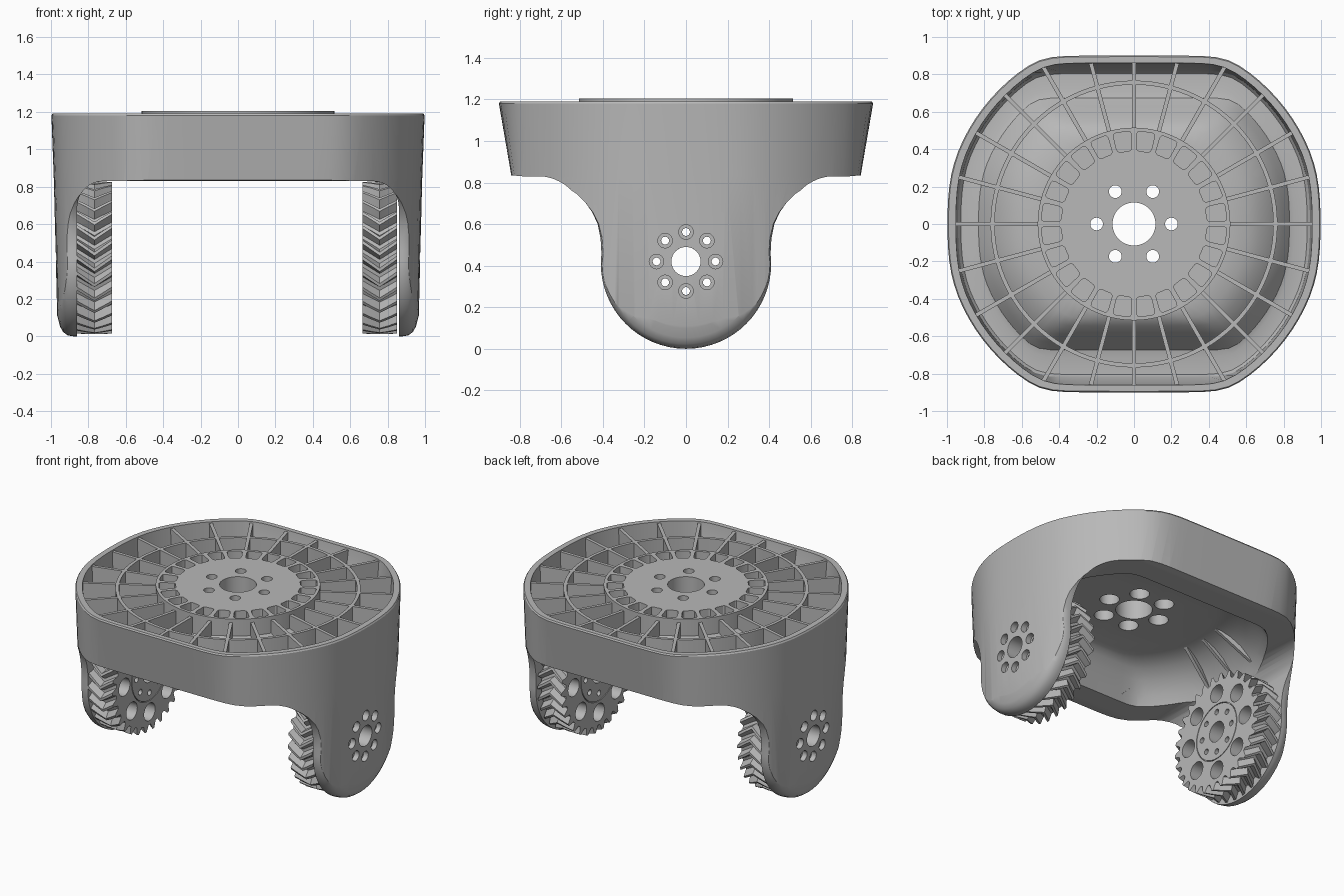
import bpy, bmesh, math
from math import sin, cos, pi, radians
from mathutils import Matrix, Vector

if "Cube" in bpy.data.objects:
    bpy.data.objects.remove(bpy.data.objects["Cube"], do_unlink=True)

grey = bpy.data.materials.new("plain grey")
grey.use_nodes = True
grey.diffuse_color = (0.48, 0.48, 0.48, 1)
grey.node_tree.nodes["Principled BSDF"].inputs["Base Color"].default_value = (0.48, 0.48, 0.48, 1)


def make(name, bm):
    bmesh.ops.recalc_face_normals(bm, faces=bm.faces)
    mesh = bpy.data.meshes.new(name)
    bm.to_mesh(mesh)
    bm.free()
    mesh.materials.append(grey)
    ob = bpy.data.objects.new(name, mesh)
    bpy.context.collection.objects.link(ob)
    return ob


def add_loft(bm, rings, closed=False):
    """Skin a list of equal point rings; cap the ends or close into a loop."""
    vs = [[bm.verts.new(p) for p in ring] for ring in rings]
    n = len(vs[0])
    for a, b in zip(vs, vs[1:] + vs[:1] if closed else vs[1:]):
        for i in range(n):
            bm.faces.new((a[i], a[(i + 1) % n], b[(i + 1) % n], b[i]))
    if not closed:
        bm.faces.new(vs[0][::-1])
        bm.faces.new(vs[-1])


def loft(name, rings):
    bm = bmesh.new()
    add_loft(bm, rings)
    return make(name, bm)


def add_rod(bm, radius, start, end, segments=32):
    start, end = Vector(start), Vector(end)
    axis = end - start
    turn = axis.to_track_quat('Z', 'Y').to_matrix().to_4x4()
    bmesh.ops.create_cone(bm, cap_ends=True, segments=segments, radius1=radius, radius2=radius,
                          depth=axis.length, matrix=Matrix.Translation((start + end) / 2) @ turn)


def boolean(ob, cutter, op='DIFFERENCE', keep=False):
    mod = ob.modifiers.new("cut", 'BOOLEAN')
    mod.operation, mod.object, mod.solver = op, cutter, 'EXACT'
    bpy.context.view_layer.objects.active = ob
    bpy.ops.object.modifier_apply(modifier=mod.name)
    if not keep:
        bpy.data.objects.remove(cutter, do_unlink=True)


def smooth(ob, angle=30):
    bpy.ops.object.select_all(action='DESELECT')
    ob.select_set(True)
    bpy.context.view_layer.objects.active = ob
    bpy.ops.object.shade_smooth_by_angle(angle=radians(angle))


# Rounded plan outline: a circle softly clipped by a box
def reach(t, hx=1.003, hy=0.895, r=1.012, n=45):
    return 1.006 * (abs(cos(t) / hx) ** n + abs(sin(t) / hy) ** n + r ** -n) ** (-1 / n)


def outline(z, hx, hy, r, count=96):
    angles = [2 * pi * i / count for i in range(count)]
    return [(reach(t, hx, hy, r) * cos(t), reach(t, hx, hy, r) * sin(t), z) for t in angles]


# Underside dome profile: half width, half depth, height
DOME = [(0.50, 0.44, 1.05), (0.58, 0.48, 1.04), (0.65, 0.515, 1.01), (0.72, 0.555, 0.96),
        (0.78, 0.60, 0.89), (0.82, 0.645, 0.82), (0.845, 0.685, 0.74), (0.855, 0.70, 0.5)]


def foot_z(r, a):
    """Height just above the dome at a polar position, kept inside the floor plate."""
    levels = [(reach(a, hx, hy, 1.02 * hx), z) for hx, hy, z in DOME]
    height = DOME[-1][2]
    for (r0, z0), (r1, z1) in zip(levels, levels[1:]):
        if r <= r1:
            height = z0 + (z1 - z0) * max(0, (r - r0) / (r1 - r0))
            break
    return max(height + 0.012, 0.85)


# Housing with two arms: tapered block trimmed by the side profile
body = loft("housing", [outline(-0.02, 0.965, 0.70, 0.985), outline(0.83, 0.989, 0.835, 1.0),
                        outline(1.18, 1.003, 0.895, 1.012), outline(1.19, 0.997, 0.889, 1.006)])

flare = [(1.3, 1.4), (1.3, 0.835), (0.84, 0.835), (0.70, 0.822), (0.64, 0.807), (0.58, 0.78),
         (0.53, 0.748), (0.485, 0.705), (0.45, 0.655), (0.425, 0.60), (0.411, 0.53), (0.407, 0.46)]
half_round = [(0.41 * cos(a * pi / 32), 0.41 - 0.41 * sin(a * pi / 32)) for a in range(33)]
side = flare + half_round + [(-y, z) for y, z in reversed(flare)]
rounding = [(0.88, 1), (0.91, 0.987), (0.935, 0.945), (0.952, 0.87), (0.963, 0.76), (0.985, 0.6), (1.1, 0.5)]
sections = [(-x, f) for x, f in reversed(rounding)] + rounding
boolean(body, loft("side_trim", [[(x, y * f, z if z > 0.41 else 0.41 + (z - 0.41) * f) for y, z in side]
                                 for x, f in sections]), 'INTERSECT')

# Tunnel between the arms, dome beneath and open tray on top
arch = [(0.86, -0.1)] + [(0.72 + 0.14 * cos(a * pi / 16), 0.69 + 0.14 * sin(a * pi / 16)) for a in range(9)]
arch += [(-x, z) for x, z in reversed(arch)]
boolean(body, loft("tunnel_cut", [[(x, y, z) for x, z in arch] for y in (-1.2, 1.2)]))
boolean(body, loft("dome_cut", [outline(z, hx, hy, 1.02 * hx) for hx, hy, z in DOME]))
tray = [(0.50, 0.46, 1.09), (0.60, 0.50, 1.078), (0.67, 0.54, 1.045), (0.745, 0.585, 0.99),
        (0.80, 0.63, 0.925), (0.835, 0.67, 0.875), (0.86, 0.71, 0.866), (0.93, 0.80, 0.865),
        (0.945, 0.815, 0.885), (0.957, 0.856, 1.19), (0.958, 0.857, 1.25)]
boolean(body, loft("tray_cut", [outline(z, hx, hy, 1.012 * hx) for hx, hy, z in tray]))

# Bolt circle through both arms, with counterbores on the outside
bolts = [(0.142 * cos(k * pi / 4), 0.42 + 0.142 * sin(k * pi / 4)) for k in range(8)]
bm = bmesh.new()
add_rod(bm, 0.07, (-1.2, 0, 0.42), (1.2, 0, 0.42), 48)
for y, z in bolts:
    add_rod(bm, 0.019, (-1.2, y, z), (1.2, y, z), 20)
boolean(body, make("bolt_cut", bm))
bm = bmesh.new()
for y, z in bolts:
    for sx in (-1, 1):
        add_rod(bm, 0.035, (sx * 0.935, y, z), (sx * 1.2, y, z), 24)
boolean(body, make("counterbore_cut", bm))

# Central hub with a ring of small pockets
bm = bmesh.new()
add_rod(bm, 0.515, (0, 0, 1.065), (0, 0, 1.205), 96)
hub = make("hub", bm)
bm = bmesh.new()
for k in range(24):
    a = radians(15 * k + 7.5)
    corners = [(0.39, 0.026), (0.396, 0.036), (0.41, 0.041), (0.475, 0.048), (0.489, 0.045), (0.495, 0.034)]
    shape = [(r, -w) for r, w in corners] + [(r, w) for r, w in reversed(corners)]
    add_loft(bm, [[(r * cos(a) - w * sin(a), r * sin(a) + w * cos(a), z) for r, w in shape] for z in (1.095, 1.3)])
boolean(hub, make("pocket_cut", bm))

# Hub holes pass through the hub and the floor below it
spots = [(0.2 * cos(k * pi / 3), 0.2 * sin(k * pi / 3)) for k in range(6)]
bm = bmesh.new()
add_rod(bm, 0.115, (0, 0, 0.8), (0, 0, 1.4), 48)
for x, y in spots:
    add_rod(bm, 0.034, (x, y, 0.8), (x, y, 1.4), 24)
drill = make("hub_drill", bm)
bm = bmesh.new()
for x, y in spots:
    add_rod(bm, 0.062, (x, y, 0.8), (x, y, 1.13), 24)
recess = make("hub_recess", bm)
for ob in (hub, body):
    boolean(ob, drill, keep=True)
    boolean(ob, recess, keep=True)
for ob in (drill, recess):
    bpy.data.objects.remove(ob, do_unlink=True)
smooth(body)
smooth(hub)

# Radial ribs; those over the arms run straight and break through the dome
bm = bmesh.new()
for k in range(24):
    a = radians(15 * k)
    edge = reach(a)
    over_arm = abs(cos(a)) > 0.95
    steps = (0.54, 0.83) if over_arm else [0.54 + 0.03 * i for i in range(10)]
    low = [(r, foot_z(r, a)) for r in steps if r < 0.88 * edge]
    shape = [(0.505, 1.18), (0.505, 1.07)] + low
    shape += [((0.945 if over_arm else 0.92) * edge, 0.86), (0.965 * edge, 1.18)]
    add_loft(bm, [[(r * cos(a) - w * sin(a), r * sin(a) + w * cos(a), z) for r, z in shape]
                  for w in (-0.011, 0.011)])
make("radial_ribs", bm)

# Ring rib whose foot follows the floor
bm = bmesh.new()
ring = []
for i in range(96):
    a = 2 * pi * i / 96
    foot = foot_z(0.755, a)
    ring.append([(r * cos(a), r * sin(a), z) for r, z in
                 ((0.745, foot), (0.767, foot), (0.767, 1.18), (0.745, 1.18))])
add_loft(bm, ring, closed=True)
smooth(make("ring_rib", bm))

# Herringbone gears
TEETH, WIDTH = 30, 0.185


def gear_ring(x, twist):
    pts = []
    for k in range(TEETH):
        for f, r in ((-0.36, 0.362), (-0.11, 0.407), (0.11, 0.407), (0.36, 0.362)):
            a = 2 * pi * (k + f) / TEETH + twist
            pts.append((x, r * cos(a), 0.42 + r * sin(a)))
    return pts


def build_gear(name, x0, inner):
    gear = loft(name, [gear_ring(x0 + WIDTH * i / 4, 0.16 * (1 - abs(i - 2) / 2)) for i in range(5)])
    cut = bmesh.new()

    def hole(radius, y, z, seg):
        add_rod(cut, radius, (x0 - 0.1, y, z), (x0 + WIDTH + 0.1, y, z), seg)
    hole(0.07, 0, 0.42, 40)
    for k in range(8):
        c, s = cos(k * pi / 4), sin(k * pi / 4)
        hole(0.019, 0.142 * c, 0.42 + 0.142 * s, 16)
        hole(0.06, 0.275 * c, 0.42 + 0.275 * s, 32)
    boolean(gear, make("gear_cut", cut))
    # Thin circular groove on the inner face
    groove = bmesh.new()
    add_loft(groove, [[(inner + dx, r * cos(i * pi / 32), 0.42 + r * sin(i * pi / 32))
                       for dx, r in ((-0.01, 0.192), (0.01, 0.192), (0.01, 0.197), (-0.01, 0.197))]
                      for i in range(64)], closed=True)
    boolean(gear, make("groove_cut", groove))
    smooth(gear, 20)


build_gear("left_gear", 0.665, 0.665)
build_gear("right_gear", -0.86, -0.86 + WIDTH)
